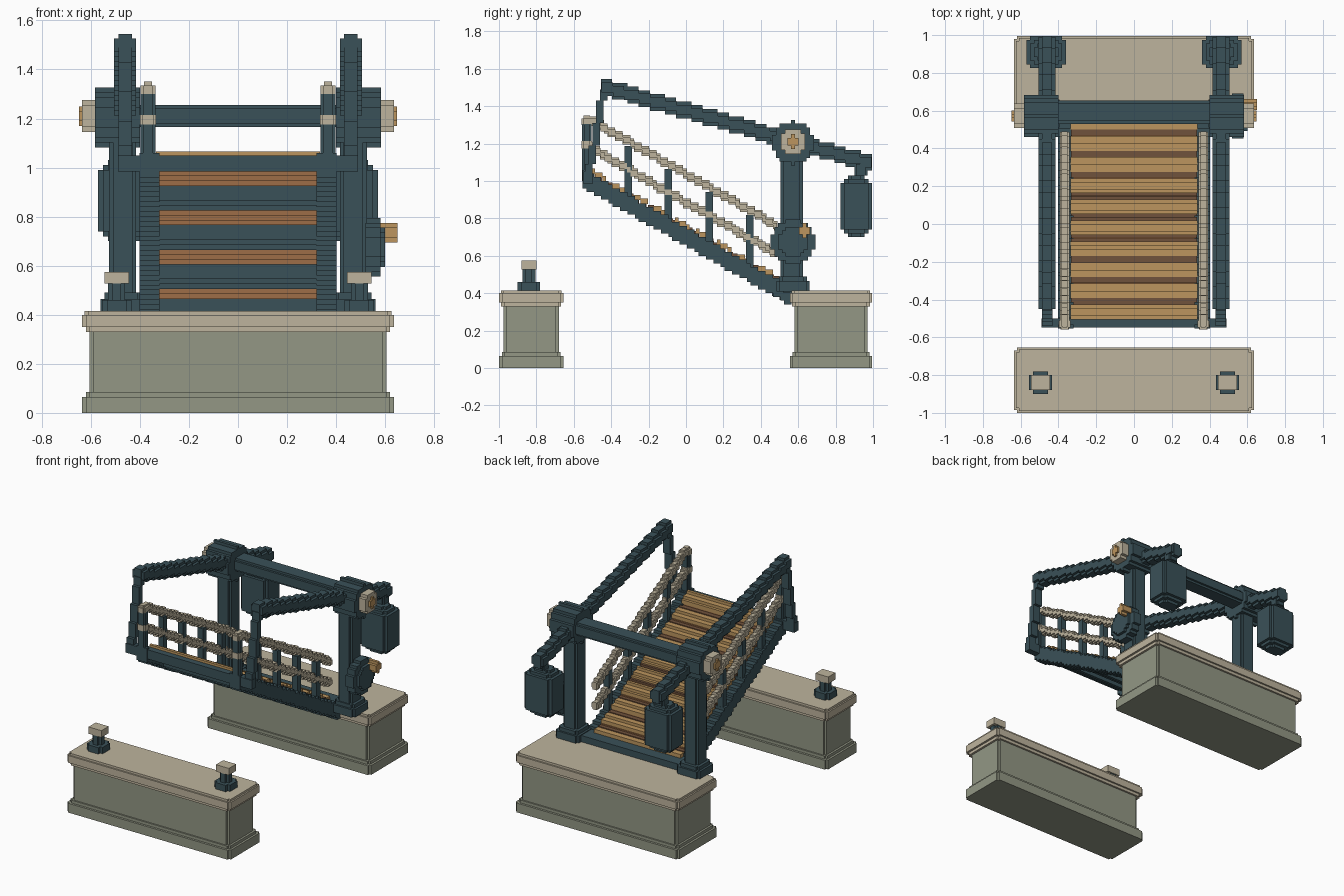
import bpy, bmesh, math

if "Cube" in bpy.data.objects:
    bpy.data.objects.remove(bpy.data.objects["Cube"], do_unlink=True)

V = 0.02  # block size of the stepped surfaces


def material(name, rgb):
    lin = [((c / 255 + 0.055) / 1.055) ** 2.4 for c in rgb] + [1.0]
    m = bpy.data.materials.new(name)
    m.use_nodes = True
    m.diffuse_color = lin
    m.node_tree.nodes["Principled BSDF"].inputs["Base Color"].default_value = lin
    return m


IRON = material("dark teal iron", (58, 81, 88))
TAN = material("pale tan", (190, 180, 157))
STONE = material("grey green stone", (147, 151, 133))
WOOD = material("light wood", (188, 149, 94))
MID = material("brown wood", (157, 109, 71))
DARK = material("dark wood", (112, 82, 60))


def prism(bm, pts, a, b, axis="x"):
    """Extrude a 2D outline along x (outline in y, z) or z (outline in x, y)."""
    place = (lambda p, t: (t, p[0], p[1])) if axis == "x" else (lambda p, t: (p[0], p[1], t))
    lo = [bm.verts.new(place(p, a)) for p in pts]
    hi = [bm.verts.new(place(p, b)) for p in pts]
    bm.faces.new(lo)
    bm.faces.new(hi[::-1])
    for i in range(len(pts)):
        j = (i + 1) % len(pts)
        bm.faces.new((lo[i], lo[j], hi[j], hi[i]))


def box(bm, x0, x1, y0, y1, z0, z1):
    prism(bm, [(y0, z0), (y1, z0), (y1, z1), (y0, z1)], x0, x1)


def slab(bm, cx, cy, hx, hy, z0, z1, n=0.015):
    """Upright block with a square notch cut from each corner."""
    q = [(hx, -hy + n), (hx, hy - n), (hx - n, hy - n), (hx - n, hy),
         (-hx + n, hy), (-hx + n, hy - n), (-hx, hy - n)]
    q += [(-hx, -hy + n), (-hx + n, -hy + n), (-hx + n, -hy),
          (hx - n, -hy), (hx - n, -hy + n)]
    prism(bm, [(cx + p, cy + r) for p, r in q], z0, z1, "z")


def outline(cols):
    """Staircase outline from columns (start, end, low, high)."""
    low, high = [], []
    for s, e, lo, hi in cols:
        for side, h in ((low, lo), (high, hi)):
            if side and abs(side[-1][1] - h) < 1e-6:
                side[-1] = (e, h)
            else:
                side += [(s, h), (e, h)]
    return low + high[::-1]


def sloped(bm, line, y0, y1, lo, hi, x0, x1, swap=False):
    """Stepped bar following line(y), from offset lo to hi; swap runs it along z."""
    n = max(1, round((y1 - y0) / V))
    d = (y1 - y0) / n
    cols = []
    for i in range(n):
        c = round(line(y0 + (i + 0.5) * d) / V) * V
        cols.append((y0 + i * d, y0 + (i + 1) * d, c + lo, c + hi))
    pts = outline(cols)
    prism(bm, [p[::-1] for p in pts] if swap else pts, x0, x1)


def rod(bm, line, y0, y1, r, x):
    """Round stepped bar: a tall narrow core and a wide low one."""
    sloped(bm, line, y0, y1, -r, r, x - r * 0.6, x + r * 0.6)
    sloped(bm, line, y0 + 0.004, y1 - 0.004, -r * 0.6, r * 0.6, x - r, x + r)


def disc(bm, c0, c1, r, a, b, axis="x"):
    n = max(3, round(2 * r / V))
    d = 2 * r / n
    cols = []
    for i in range(n):
        t = -r + (i + 0.5) * d
        h = max(1, round(math.sqrt(r * r - t * t) / d)) * d
        cols.append((c0 + t - d / 2, c0 + t + d / 2, c1 - h, c1 + h))
    prism(bm, outline(cols), a, b, axis)


def part(name, mat, build):
    bm = bmesh.new()
    build(bm)
    bmesh.ops.recalc_face_normals(bm, faces=bm.faces)
    me = bpy.data.meshes.new(name)
    bm.to_mesh(me)
    bm.free()
    me.materials.append(mat)
    ob = bpy.data.objects.new(name, me)
    bpy.context.collection.objects.link(ob)


# Stone piers
for name, y0, y1 in (("front", -1.0, -0.655), ("rear", 0.555, 0.995)):
    cy, hy = (y0 + y1) / 2, (y1 - y0) / 2

    def pier(bm):
        slab(bm, 0, cy, 0.635, hy, 0, 0.065)
        slab(bm, 0, cy, 0.62, hy - 0.015, 0.065, 0.085)
        slab(bm, 0, cy, 0.605, hy - 0.025, 0.085, 0.335)

    def cap(bm):
        slab(bm, 0, cy, 0.62, hy - 0.012, 0.33, 0.35)
        slab(bm, 0, cy, 0.635, hy, 0.35, 0.40)
        slab(bm, 0, cy, 0.625, hy - 0.01, 0.40, 0.415)
    part(name + "_pier", STONE, pier)
    part(name + "_pier_cap", TAN, cap)


def deck(y):  # underside of the raised deck
    return 0.965 - 0.567 * (y + 0.553)


def arm(y):  # centre of the balance arms
    return 1.495 - 0.288 * (y + 0.41)


# Parts found on both sides
for side, s in (("left", 1), ("right", -1)):
    def bollard(bm):
        disc(bm, s * 0.495, -0.84, 0.06, 0.41, 0.46, "z")
        disc(bm, s * 0.495, -0.84, 0.035, 0.46, 0.53, "z")

    def post(bm):
        slab(bm, s * 0.47, 0.565, 0.055, 0.06, 0.41, 1.2)
        slab(bm, s * 0.47, 0.572, 0.09, 0.088, 0.41, 0.465)
        slab(bm, s * 0.47, 0.572, 0.075, 0.075, 0.465, 0.49)

    def weight(bm):
        for h, z0, z1 in ((0.04, 0.70, 0.72), (0.02, 0.72, 0.74), (0, 0.74, 0.99),
                          (0.02, 0.99, 1.01), (0.04, 1.01, 1.03)):
            slab(bm, s * 0.465, 0.91, 0.105 - h, 0.085 - h, z0, z1, 0.02)
        slab(bm, s * 0.465, 0.935, 0.035, 0.035, 1.03, 1.09, 0.01)

    def rails(bm):
        rod(bm, lambda y: 1.037 - 0.567 * y, -0.52, 0.49, 0.026, s * 0.367)
        rod(bm, lambda y: 0.887 - 0.567 * y, -0.52, 0.49, 0.026, s * 0.367)

    def rail_posts(bm):
        for y in (-0.31, -0.095, 0.125, 0.34):
            z = deck(y)
            box(bm, s * 0.367 - 0.02, s * 0.367 + 0.02, y - 0.02, y + 0.02, z + 0.06, z + 0.36)
        slab(bm, s * 0.367, -0.53, 0.03, 0.025, 1.0, 1.305, 0.01)

    def post_trim(bm):
        slab(bm, s * 0.367, -0.53, 0.032, 0.028, 1.175, 1.215, 0.01)
        slab(bm, s * 0.367, -0.53, 0.03, 0.028, 1.30, 1.335, 0.01)
        slab(bm, s * 0.367, -0.53, 0.017, 0.017, 1.335, 1.35, 0.005)

    def hanger(bm):
        sloped(bm, lambda z: -0.525 + 0.177 * (z - 1.0), 0.99, 1.49, -0.02, 0.02,
               s * 0.46 - 0.028, s * 0.46 + 0.028, True)

    part(side + "_bollard", IRON, bollard)
    part(side + "_bollard_cap", TAN,
         lambda bm: disc(bm, s * 0.495, -0.84, 0.05, 0.527, 0.575, "z"))
    part(side + "_post", IRON, post)
    part(side + "_bearing", IRON, lambda bm: disc(bm, 0.572, 1.205, 0.112, s * 0.4, s * 0.583))
    part(side + "_bearing_cap", TAN, lambda bm: disc(bm, 0.572, 1.21, 0.065, s * 0.58, s * 0.635))
    part(side + "_axle_pin", WOOD, lambda bm: disc(bm, 0.572, 1.21, 0.03, s * 0.63, s * 0.648))
    part(side + "_balance_arm", IRON, lambda bm: rod(bm, arm, -0.455, 0.995, 0.045, s * 0.46))
    part(side + "_counterweight", IRON, weight)
    part(side + "_hanger", IRON, hanger)
    part(side + "_deck_beam", IRON,
         lambda bm: sloped(bm, deck, -0.553, 0.565, 0, 0.10, s * 0.32, s * 0.402))
    part(side + "_rope_rails", TAN, rails)
    part(side + "_rail_posts", IRON, rail_posts)
    part(side + "_rail_post_trim", TAN, post_trim)


# Beams that join the two sides
def cross_beams(bm):
    box(bm, -0.42, 0.42, 0.53, 0.655, 1.18, 1.24)
    box(bm, -0.42, 0.42, 0.545, 0.64, 1.165, 1.255)
    box(bm, -0.42, 0.42, 0.52, 0.62, 0.40, 0.46)
    box(bm, -0.49, 0.49, -0.547, -0.5, 0.985, 1.05)


def joists(bm):
    for y in (-0.33, -0.05, 0.23, 0.5):
        sloped(bm, deck, y - 0.04, y + 0.04, 0.005, 0.09, -0.33, 0.33)


part("cross_beams", IRON, cross_beams)
part("deck_joists", IRON, joists)

# Deck boards over a brown underlayer, with dark strips in the gaps
gaps = [-0.41 + 0.1115 * k for k in range(9)]
edges = [-0.522] + gaps + [0.557]


def planks(bm):
    for a, b in zip(edges, edges[1:]):
        sloped(bm, deck, a + 0.017, b - 0.017, 0.098, 0.126, -0.335, 0.335)


def gap_strips(bm):
    for g in gaps:
        sloped(bm, deck, g - 0.017, g + 0.017, 0.1, 0.112, -0.334, 0.334)


part("deck_underlayer", MID,
     lambda bm: sloped(bm, deck, -0.51, 0.55, 0.065, 0.1, -0.33, 0.33))
part("deck_planks", WOOD, planks)
part("deck_gap_strips", DARK, gap_strips)


# Winch wheel on the left post
def winch(bm):
    disc(bm, 0.572, 0.675, 0.12, 0.52, 0.58)
    disc(bm, 0.572, 0.675, 0.08, 0.58, 0.6)


part("winch_wheel", IRON, winch)
part("winch_handle", WOOD, lambda bm: disc(bm, 0.633, 0.735, 0.03, 0.58, 0.65))
